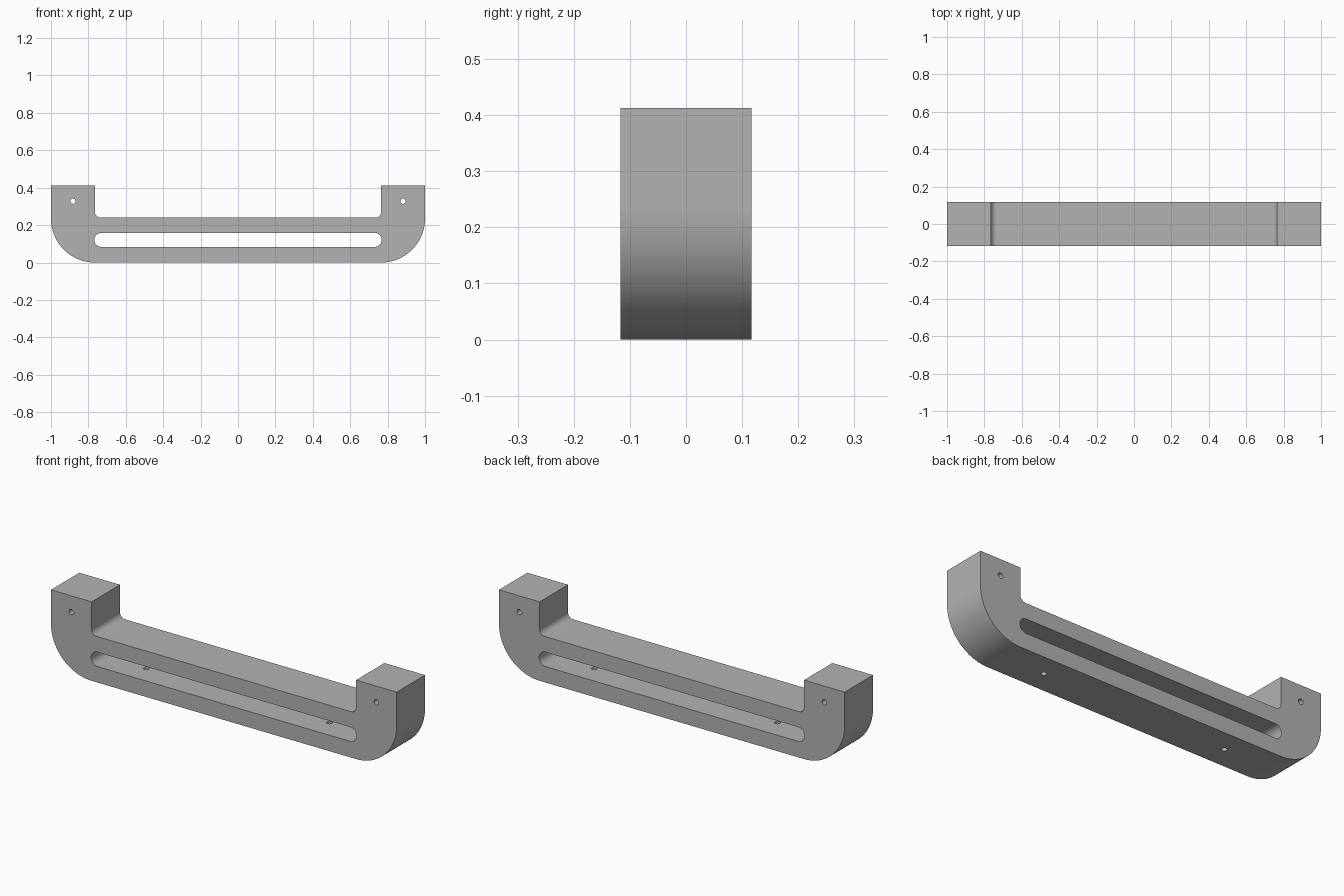
import bpy, bmesh, math

if "Cube" in bpy.data.objects:
    bpy.data.objects.remove(bpy.data.objects["Cube"], do_unlink=True)

DEPTH = 0.234
HEIGHT = 0.413
LEG_X = 0.765      # inner face of each end block
BAR_TOP = 0.24
BEND = 0.235       # outer corner radius
FILLET = 0.03      # inner corner radius

grey = bpy.data.materials.new("light grey")
grey.use_nodes = True
colour = (0.45, 0.45, 0.45, 1)
grey.diffuse_color = colour
grey.node_tree.nodes["Principled BSDF"].inputs["Base Color"].default_value = colour


def arc(cx, cz, r, start, end, steps):
    angles = [math.radians(start + (end - start) * i / steps) for i in range(steps + 1)]
    return [(cx + r * math.cos(a), cz + r * math.sin(a)) for a in angles]


def extrude_profile(name, points, depth):
    """Solid made from an x-z outline, centred on y = 0."""
    bm = bmesh.new()
    face = bm.faces.new([bm.verts.new((x, -depth / 2, z)) for x, z in points])
    new = bmesh.ops.extrude_face_region(bm, geom=[face])["geom"]
    moved = [g for g in new if isinstance(g, bmesh.types.BMVert)]
    bmesh.ops.translate(bm, verts=moved, vec=(0, depth, 0))
    bmesh.ops.recalc_face_normals(bm, faces=bm.faces[:])
    mesh = bpy.data.meshes.new(name)
    bm.to_mesh(mesh)
    bm.free()
    obj = bpy.data.objects.new(name, mesh)
    bpy.context.collection.objects.link(obj)
    mesh.materials.append(grey)
    return obj


def cut(target, cutter):
    mod = target.modifiers.new(cutter.name, "BOOLEAN")
    mod.operation = "DIFFERENCE"
    mod.solver = "EXACT"
    mod.object = cutter
    bpy.context.view_layer.objects.active = target
    bpy.ops.object.modifier_apply(modifier=mod.name)
    bpy.data.objects.remove(cutter, do_unlink=True)


# Handle body: half outline from the bottom round to the bar, then mirrored
half = arc(1 - BEND, BEND, BEND, -90, 0, 24)
half += [(1, HEIGHT), (LEG_X, HEIGHT)]
half += arc(LEG_X - FILLET, BAR_TOP + FILLET, FILLET, 0, -90, 8)
outline = half + [(-x, z) for x, z in reversed(half)]
handle = extrude_profile("handle_body", outline, DEPTH)

# Long rounded slot through the bar
slot_r, slot_z = 0.0375, 0.121
slot_x = 0.768 - slot_r
slot = arc(slot_x, slot_z, slot_r, -90, 90, 16) + arc(-slot_x, slot_z, slot_r, 90, 270, 16)
cut(handle, extrude_profile("slot_cutter", slot, 1))

# Pin holes through the end blocks, screw holes up into the slot
for side in (-1, 1):
    pin = arc(side * 0.882, 0.328, 0.014, 0, 345, 23)
    cut(handle, extrude_profile("pin_hole_cutter", pin, 1))
    bpy.ops.mesh.primitive_cylinder_add(vertices=24, radius=0.014, depth=0.2,
                                        location=(side * 0.53, 0, 0.02))
    screw = bpy.context.object
    screw.name = "screw_hole_cutter"
    screw.data.materials.append(grey)
    cut(handle, screw)

# Smooth rounded surfaces, keep flat faces flat and edges sharp
bpy.ops.object.select_all(action="DESELECT")
handle.select_set(True)
bpy.context.view_layer.objects.active = handle
bpy.ops.object.shade_smooth_by_angle(angle=math.radians(30))
weighted = handle.modifiers.new("weighted_normals", "WEIGHTED_NORMAL")
weighted.keep_sharp = True
